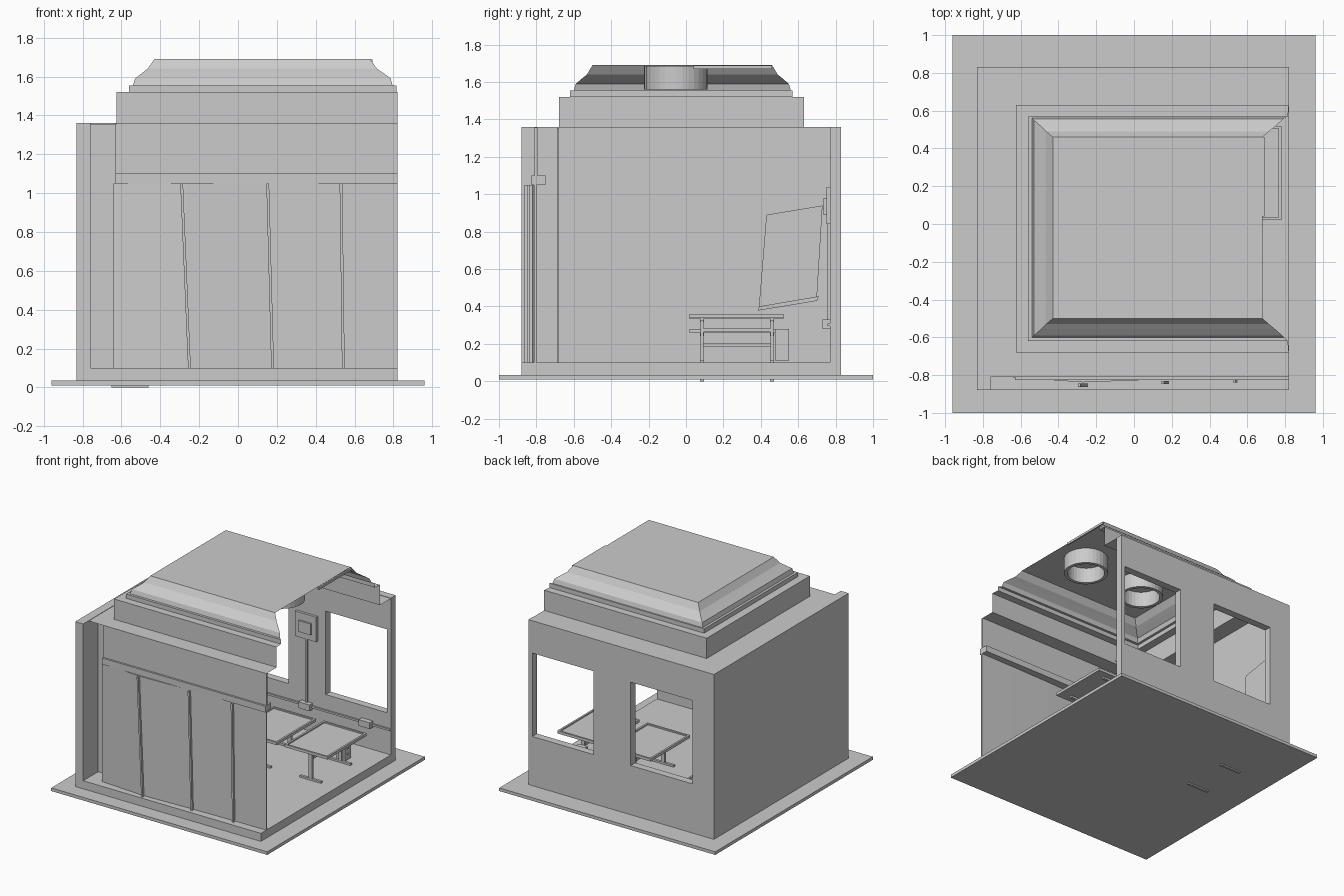
import bpy, bmesh, math
from mathutils import Vector

if "Cube" in bpy.data.objects:
    bpy.data.objects.remove(bpy.data.objects["Cube"])

grey = bpy.data.materials.new("light grey")
grey.diffuse_color = (0.6, 0.6, 0.6, 1)
grey.use_nodes = True
grey.node_tree.nodes["Principled BSDF"].inputs["Base Color"].default_value = grey.diffuse_color


def finish(name, bm, fix=True):
    if fix:
        bmesh.ops.recalc_face_normals(bm, faces=bm.faces)
    me = bpy.data.meshes.new(name)
    bm.to_mesh(me)
    bm.free()
    me.materials.append(grey)
    ob = bpy.data.objects.new(name, me)
    bpy.context.collection.objects.link(ob)
    return ob


def add_box(bm, x0, x1, y0, y1, z0, z1):
    ret = bmesh.ops.create_cube(bm, size=1)
    for v in ret["verts"]:
        v.co = Vector(((x0 + x1) / 2 + v.co.x * (x1 - x0),
                       (y0 + y1) / 2 + v.co.y * (y1 - y0),
                       (z0 + z1) / 2 + v.co.z * (z1 - z0)))


def boxes(name, *dims):
    bm = bmesh.new()
    for d in dims:
        add_box(bm, *d)
    return finish(name, bm)


def prism(name, outline, offset):
    """Closed solid from a planar outline pushed along an offset."""
    bm = bmesh.new()
    f = bm.faces.new([bm.verts.new(p) for p in outline])
    ret = bmesh.ops.extrude_face_region(bm, geom=[f])
    bmesh.ops.translate(bm, vec=offset,
                        verts=[g for g in ret["geom"] if isinstance(g, bmesh.types.BMVert)])
    return finish(name, bm)


# base and floor
boxes("base_plate", (-.96, .96, -1, 1, .01, .035))
boxes("floor_slab", (-.83, .82, -.88, .83, .035, .1))

# walls: solid left wall, back wall built around two windows
boxes("left_wall", (-.83, -.76, -.88, .83, .1, 1.36))
boxes("corner_return", (-.76, -.63, -.69, -.68, .1, 1.355))


def wall_with_windows(name, xs, zs, holes, y0, y1):
    bm = bmesh.new()
    grid = [[bm.verts.new((x, y0, z)) for z in zs] for x in xs]
    for i in range(len(xs) - 1):
        for j in range(len(zs) - 1):
            if (i, j) not in holes:
                bm.faces.new((grid[i][j], grid[i + 1][j], grid[i + 1][j + 1], grid[i][j + 1]))
    ret = bmesh.ops.extrude_face_region(bm, geom=bm.faces[:], use_keep_orig=True)
    bmesh.ops.translate(bm, vec=(0, y1 - y0, 0),
                        verts=[g for g in ret["geom"] if isinstance(g, bmesh.types.BMVert)])
    finish(name, bm)


wall_with_windows("back_wall", (-.76, -.64, -.09, .24, .785, .82), (.1, .43, 1.1, 1.36),
                  {(1, 1), (3, 1)}, .77, .83)

# roof: stepped and coved sheet, open on the right
bm = bmesh.new()
levels = [  # left, right, front, back, height
    (-.76, .82, -.81, .77, 1.357), (-.625, .82, -.68, .63, 1.357),
    (-.625, .82, -.68, .63, 1.52), (-.56, .815, -.62, .57, 1.52),
    (-.56, .815, -.62, .57, 1.555), (-.54, .795, -.60, .56, 1.555),
    (-.53, .785, -.59, .55, 1.59), (-.49, .745, -.555, .515, 1.62),
    (-.465, .715, -.53, .49, 1.64), (-.43, .68, -.50, .46, 1.69)]
rows = [[bm.verts.new(p) for p in ((r, f, z), (l, f, z), (l, b, z), (r, b, z))]
        for l, r, f, b, z in levels]
for lo, hi in zip(rows, rows[1:]):
    for i in range(3):
        bm.faces.new((lo[i + 1], lo[i], hi[i], hi[i + 1]))
bm.faces.new(rows[-1][::-1])
roof = finish("coved_roof", bm)
boxes("roof_edge_strip", (.68, .692, .04, .46, 1.67, 1.688))

# ceiling rings
for n, (cx, cy) in enumerate(((.43, -.05), (-.12, -.06))):
    bm = bmesh.new()
    loops = []
    for r, z in ((.165, 1.685), (.165, 1.56), (.14, 1.56), (.14, 1.685)):
        loops.append([bm.verts.new((cx + r * math.cos(k * math.tau / 32),
                                    cy + r * math.sin(k * math.tau / 32), z)) for k in range(32)])
    for a, b in zip(loops, loops[1:] + loops[:1]):
        for k in range(32):
            m = (k + 1) % 32
            bm.faces.new((a[k], a[m], b[m], b[k]))
    finish(f"ceiling_ring_{n + 1}", bm)

# front header, ledge and folding screen
boxes("front_header", (-.63, .82, -.81, -.795, 1.1, 1.357))
boxes("front_ledge", (-.63, .82, -.825, -.75, 1.05, 1.1))
screen = ((-.64, -.812), (-.27, -.838), (.165, -.822), (.535, -.815), (.82, -.812))
prism("front_screen",
      [(x, y, .1) for x, y in screen] + [(x, y + .012, .1) for x, y in reversed(screen)],
      (0, 0, .95))
for n, (xt, xb, y) in enumerate(((-.29, -.25, -.845), (.153, .178, -.83), (.53, .542, -.822))):
    prism(f"screen_pole_{n + 1}",
          [(xb - .007, y, .1), (xb + .007, y, .1), (xt + .007, y, 1.05), (xt - .007, y, 1.05)],
          (0, -.018, 0))


# tables with raised rims and T-shaped legs
def table(name, cx, top, foot):
    l, r, f, b = cx - .19, cx + .19, .02, .52
    h = top - .022
    parts = [(l, r, f, b, h, h + .012)]
    parts += [(x, x + .015, f, b, h + .012, top) for x in (l, r - .015)]
    parts += [(l + .015, r - .015, y, y + .015, h + .012, top) for y in (f, b - .015)]
    for y in (.085, .46):
        parts.append((cx - .095, cx + .095, y - .01, y + .01, foot, foot + .015))
        parts.append((cx - .015, cx + .015, y - .008, y + .008, foot + .015, h))
        parts.append((cx - .1, cx + .1, y - .01, y + .01, h - .015, h))
    parts.append((cx - .008, cx + .008, .085, .46, h - .075, h - .055))
    boxes(name, *parts)


table("right_table", .59, .36, .1)
table("middle_table", .14, .355, .1)
table("left_table", -.555, .28, 0)
boxes("floor_socket_box", (.54, .62, .475, .55, .11, .28))
boxes("floor_socket_knobs", (.62, .626, .5, .512, .2, .212), (.62, .626, .5, .512, .15, .162))

# wall panel, conduits and junction boxes on the back wall
boxes("wall_panel", (-.02, .17, .75, .77, .84, 1.04))
boxes("wall_panel_screen", (.02, .13, .735, .75, .89, .98))
boxes("conduits", (.065, .085, .755, .77, .33, .84), (-.76, .82, .757, .77, .295, .31))
boxes("junction_boxes", *[(x - .05, x + .05, .73, .77, .28, .33) for x in (.075, .61)])

# tilted board with a tray on the left wall
prism("left_board", [(-.755, .39, .4), (-.755, .7, .45), (-.755, .73, .94), (-.755, .43, .89)],
      (.018, 0, 0))
prism("board_tray", [(-.755, .385, .378), (-.755, .7, .43), (-.755, .71, .455), (-.755, .39, .4)],
      (.06, 0, 0))
